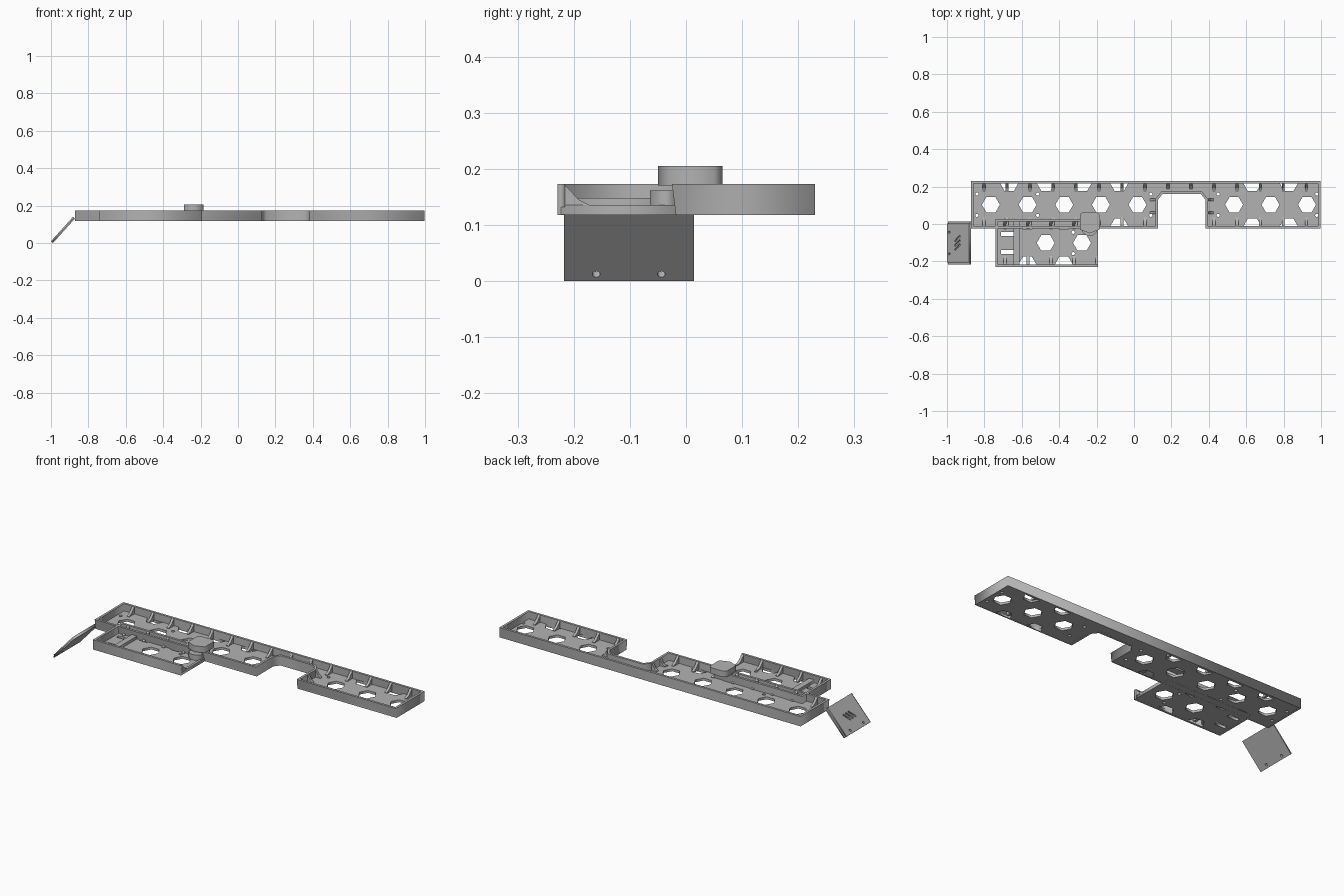
import bpy, math
from mathutils import Matrix, Vector

if "Cube" in bpy.data.objects:
    bpy.data.objects.remove(bpy.data.objects["Cube"])

grey = bpy.data.materials.new("warm_grey")
grey.diffuse_color = (0.45, 0.45, 0.45, 1)
grey.use_nodes = True
grey.node_tree.nodes["Principled BSDF"].inputs["Base Color"].default_value = grey.diffuse_color
Z0, ZF, Z1 = 0.118, 0.132, 0.173      # underside, floor top, rim top
WALL = 0.013


def make_object(name, mesh):
    mesh.materials.clear()
    mesh.materials.append(grey)
    ob = bpy.data.objects.new(name, mesh)
    bpy.context.collection.objects.link(ob)
    return ob


def sheet(name, loops, z0, z1):
    """Extruded flat sheet: first loop is the outline, the rest are holes."""
    cu = bpy.data.curves.new(name, 'CURVE')
    cu.dimensions = '2D'
    cu.fill_mode = 'BOTH'
    cu.extrude = (z1 - z0) / 2
    for loop in loops:
        sp = cu.splines.new('POLY')
        sp.points.add(len(loop) - 1)
        for p, (x, y) in zip(sp.points, loop):
            p.co = (x, y, 0, 1)
        sp.use_cyclic_u = True
    tmp = bpy.data.objects.new(name + "_curve", cu)
    bpy.context.collection.objects.link(tmp)
    bpy.context.view_layer.update()
    deps = bpy.context.evaluated_depsgraph_get()
    mesh = bpy.data.meshes.new_from_object(tmp.evaluated_get(deps))
    bpy.data.objects.remove(tmp)
    mesh.transform(Matrix.Translation((0, 0, (z0 + z1) / 2)))
    return make_object(name, mesh)


def inset(loop, d):
    """Mitred inset of a counter-clockwise loop."""
    out = []
    for i, p in enumerate(loop):
        a, b, c = Vector(loop[i - 1]), Vector(p), Vector(loop[(i + 1) % len(loop)])
        e1, e2 = (b - a).normalized(), (c - b).normalized()
        n1, n2 = Vector((-e1.y, e1.x)), Vector((-e2.y, e2.x))
        q = b + (n1 + n2) * d / (1 + n1.dot(n2))
        out.append((q.x, q.y))
    return out


def ngon(x, y, r, n=6):
    return [(x + r * math.cos(i * math.tau / n), y + r * math.sin(i * math.tau / n)) for i in range(n)]


def half_hex(x, y, r, s):
    return [(x - r, y), (x + r, y), (x + r / 2, y + s * 0.866 * r), (x - r / 2, y + s * 0.866 * r)]


def rect(x0, y0, x1, y1):
    return [(x0, y0), (x1, y0), (x1, y1), (x0, y1)]


def gusset(name, x, y, angle, depth=0.046):
    """Concave wall rib pointing along the given angle."""
    prof = [(-0.003, ZF - 0.004), (depth, ZF - 0.004), (depth, ZF + 0.003),
            (depth * 0.55, ZF + 0.013), (0, Z1 - 0.001), (-0.003, Z1 - 0.001)]
    n = len(prof)
    verts = [(d, w, z) for w in (-0.007, 0.007) for d, z in prof]
    faces = [tuple(range(n)), tuple(range(2 * n - 1, n - 1, -1))]
    faces += [(i, i + n, (i + 1) % n + n, (i + 1) % n) for i in range(n)]
    me = bpy.data.meshes.new(name)
    me.from_pydata(verts, [], faces)
    me.transform(Matrix.Translation((x, y, 0)) @ Matrix.Rotation(angle, 4, 'Z'))
    return make_object(name, me)


UP, DOWN = math.pi / 2, -math.pi / 2
R = 0.048

# Long tray with a notch in its front side
outline = [(-0.872, -0.025), (0.128, -0.025), (0.128, 0.13), (0.152, 0.16), (0.358, 0.16),
           (0.382, 0.13), (0.382, -0.025), (0.997, -0.025), (0.997, 0.23), (-0.872, 0.23)]
lo, hi, mid = -0.025 + WALL, 0.23 - WALL, 0.103
centres = [-0.765 + 0.196 * i for i in range(5)] + [0.535, 0.73, 0.925]
halves = [-0.667 + 0.196 * i for i in range(4)] + [0.633, 0.828]
holes = [ngon(x, mid, R) for x in centres]
for x in halves:
    holes += [half_hex(x, lo, R, 1), half_hex(x, hi, R, -1)]
for x in (-0.84, -0.515, 0.09, 0.45, 0.977):
    holes += [ngon(x, mid + s * 0.057, 0.009, 10) for s in (-1, 1)]
floor = sheet("long_tray_floor", [inset(outline, 0.006)] + holes, Z0 + 0.0005, ZF)
rim = sheet("long_tray_rim", [outline, inset(outline, WALL)], Z0, Z1)
for v in rim.data.vertices:            # bevelled lower front edge
    if v.co.z < Z0 + 0.002 and v.co.y < -0.02:
        v.co.y += 0.007
for i in range(15):
    x = -0.802 + 0.123 * i
    if x > 0.99:
        break
    in_notch = 0.11 < x < 0.4
    gusset("long_tray_back_rib", x, hi, DOWN, 0.03 if in_notch else 0.046)
    if not in_notch:
        gusset("long_tray_front_rib", x, lo, UP)
for y in (0.06, 0.13):
    gusset("notch_rib", 0.128 - WALL, y, math.pi, 0.03)
    gusset("notch_rib", 0.382 + WALL, y, 0, 0.03)

# Short tray, open at its right end
X0, X1, Y0, Y1 = -0.74, -0.193, -0.229, 0.027
lo, hi, mid = Y0 + WALL, Y1 - WALL, -0.101
holes = [ngon(x, mid, R) for x in (-0.472, -0.278)]
for x in (-0.57, -0.375):
    holes += [half_hex(x, lo, R, 1), half_hex(x, hi, R, -1)]
for y in (-0.053, -0.15):
    holes.append(rect(-0.71, y - 0.01, -0.645, y + 0.01))
for s in (-1, 1):
    holes.append(ngon(-0.325, mid + s * 0.057, 0.009, 10))
sheet("short_tray_floor", [rect(X0 + 0.006, Y0 + 0.006, X1, Y1 - 0.006)] + holes, Z0 + 0.0005, ZF)
sheet("short_tray_rim", [[(X0, Y0), (X1, Y0), (X1, lo), (X0 + WALL, lo), (X0 + WALL, hi),
                          (X1, hi), (X1, Y1), (X0, Y1)]], Z0, Z1)
sheet("short_tray_end_lip", [rect(X1 - WALL, lo - 0.003, X1, hi + 0.003)], Z0, ZF + 0.004)
sheet("short_tray_divider", [rect(-0.645, lo - 0.002, -0.612, hi + 0.002)], ZF - 0.004, 0.148)
for x in (-0.69, -0.567, -0.444, -0.321, -0.2):
    gusset("short_tray_front_rib", x, lo, UP)
    if x < -0.3:
        gusset("short_tray_back_rib", x, hi, DOWN)

# Joining block over both trays, with its foot
sheet("joining_block", [[(-0.29, -0.03), (-0.237, -0.05), (-0.184, -0.03), (-0.184, 0.05),
                         (-0.2, 0.065), (-0.274, 0.065), (-0.29, 0.05)]], Z1 - 0.002, 0.205)
sheet("joining_block_foot", [[(-0.275, -0.045), (-0.25, -0.064), (-0.224, -0.064),
                              (-0.2, -0.045), (-0.2, -0.02), (-0.275, -0.02)]], ZF - 0.004, 0.162)

# Tilted end plate: plain backing plus a slotted front skin
tilt = math.radians(48)
thick, length = 0.014, 0.176
place = Matrix.Translation((-1 + thick * math.sin(tilt), 0, 0)) @ Matrix.Rotation(-tilt, 4, 'Y')
pins = [ngon(0.017, y, 0.007, 12) for y in (-0.16, -0.044)]
slots = [[(0.06, y), (0.066, y - 0.008), (0.108, y + 0.022), (0.102, y + 0.03)]
         for y in (-0.135, -0.112, -0.089)]
backing = sheet("end_plate_backing", [rect(0, -0.217, length, 0.014)] + pins, 0, 0.007)
skin = sheet("end_plate_skin", [rect(0, -0.207, length, 0.004)] + pins + slots, 0.007, thick)
for ob in (backing, skin):
    ob.data.transform(place)
